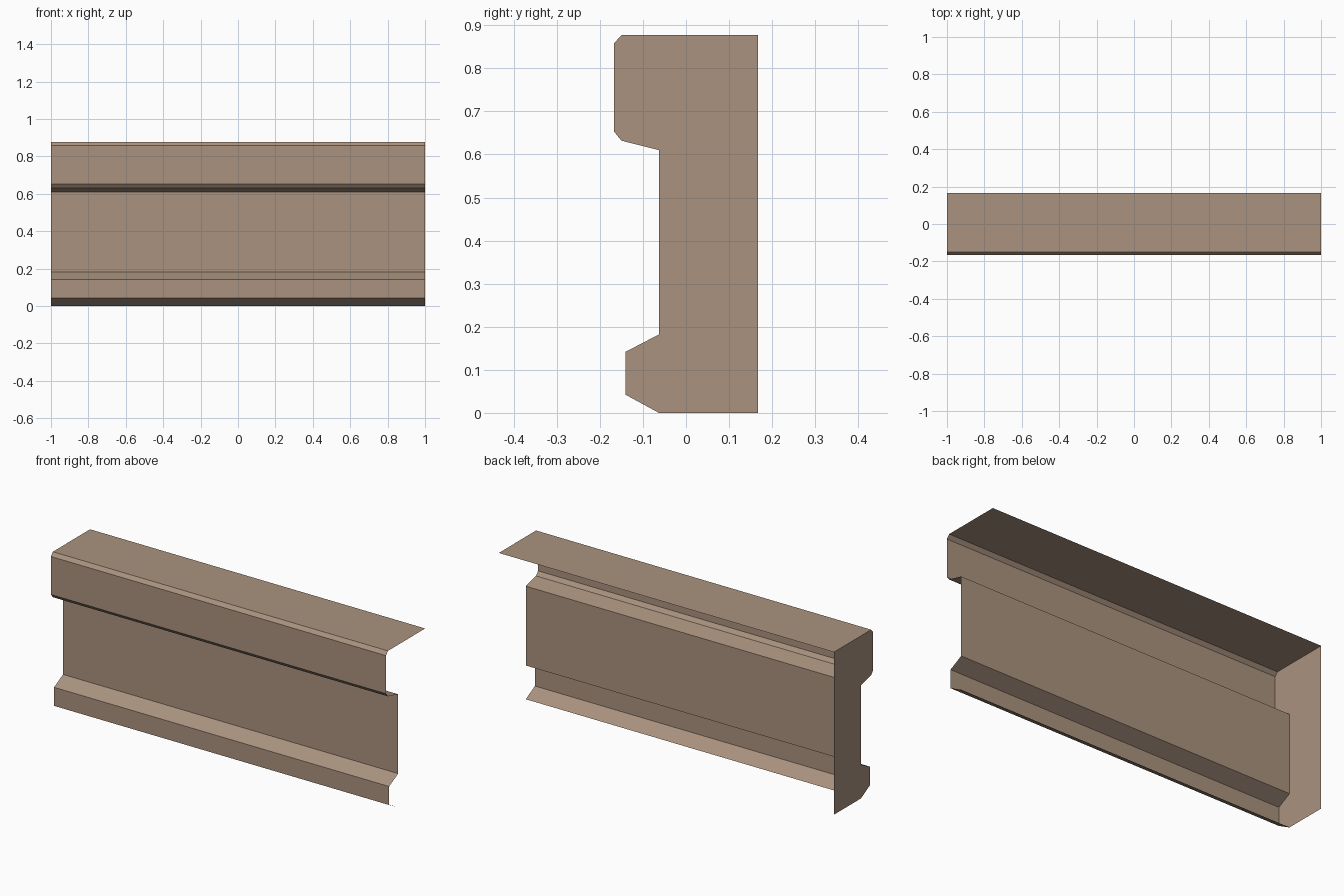
import bpy
import bmesh

if "Cube" in bpy.data.objects:
    bpy.data.objects.remove(bpy.data.objects["Cube"])

# Single painted colour
tan = bpy.data.materials.new("warm_tan")
tan.diffuse_color = (0.40, 0.29, 0.21, 1.0)
tan.use_nodes = True
tan.node_tree.nodes["Principled BSDF"].inputs["Base Color"].default_value = tan.diffuse_color

# Trim cross-section (y, z), from the top back edge down the front to the floor
PROFILE = [
    (0.167, 0.877), (-0.15, 0.877), (-0.167, 0.858), (-0.167, 0.653),
    (-0.15, 0.632), (-0.063, 0.61), (-0.063, 0.182), (-0.14, 0.142),
    (-0.14, 0.042), (-0.063, 0.0),
]
BACK_BOTTOM = (0.167, 0.0)
LEFT, RIGHT = -1.0, 1.0

bm = bmesh.new()
left = [bm.verts.new((LEFT, y, z)) for y, z in PROFILE]
right = [bm.verts.new((RIGHT, y, z)) for y, z in PROFILE]

# Top and front strips; back, underside and right end stay open
for i in range(len(PROFILE) - 1):
    bm.faces.new((left[i], left[i + 1], right[i + 1], right[i]))

# Closed left end
corner = bm.verts.new((LEFT, *BACK_BOTTOM))
bm.faces.new([corner] + left[::-1])

bm.normal_update()
mesh = bpy.data.meshes.new("wall_trim")
bm.to_mesh(mesh)
bm.free()
mesh.materials.append(tan)

trim = bpy.data.objects.new("wall_trim", mesh)
bpy.context.collection.objects.link(trim)
